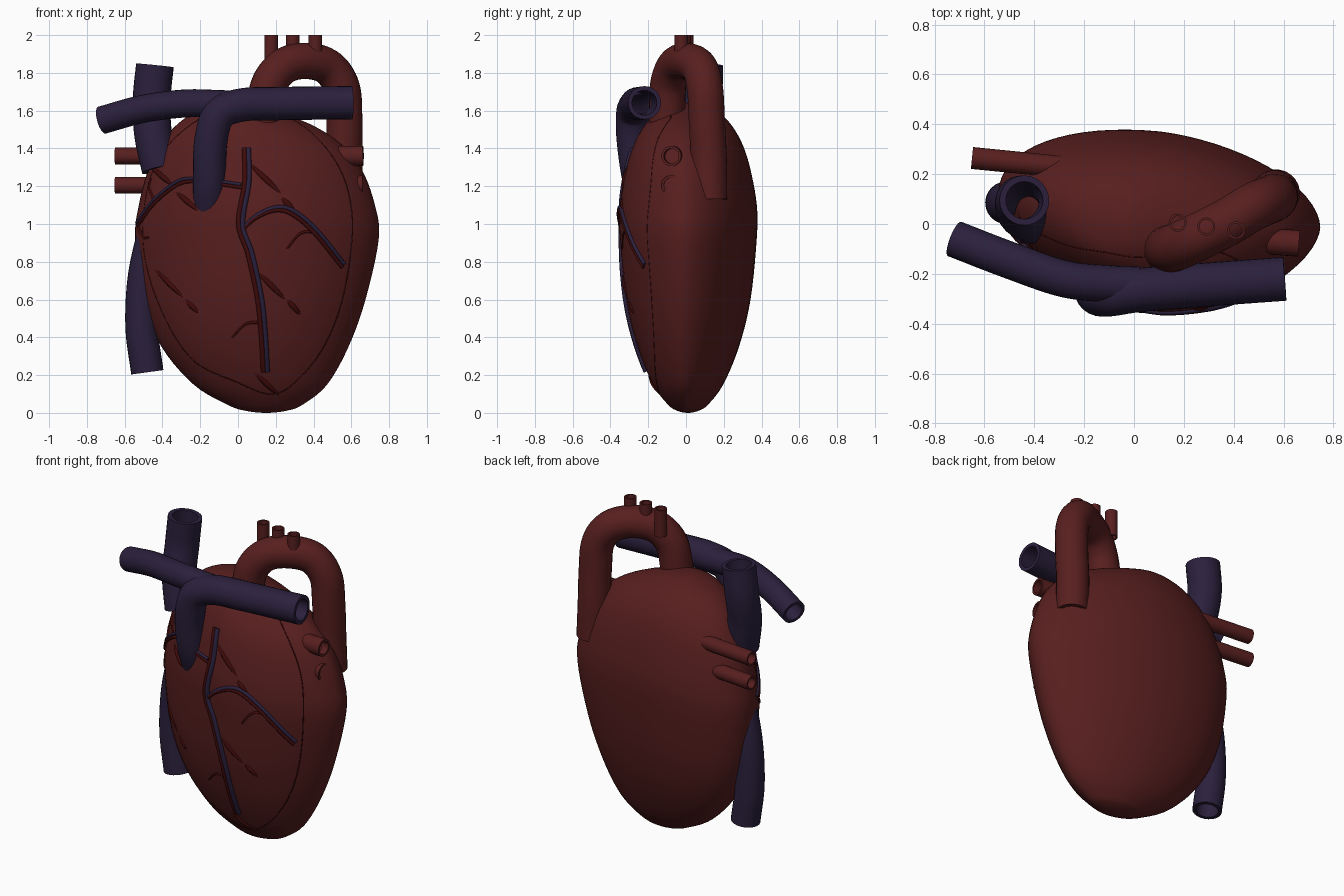
import bpy, bmesh, math
from mathutils import Vector

if "Cube" in bpy.data.objects:
    bpy.data.objects.remove(bpy.data.objects["Cube"])


def material(name, rgb):
    m = bpy.data.materials.new(name)
    m.diffuse_color = (*rgb, 1)
    m.use_nodes = True
    m.node_tree.nodes["Principled BSDF"].inputs["Base Color"].default_value = m.diffuse_color
    return m


RED = material("muscle red", (0.098, 0.0135, 0.0135))
PURPLE = material("vein purple", (0.024, 0.0145, 0.046))
DARK = material("dark red", (0.050, 0.003, 0.003))


def spline(pts, n=8, before=None, after=None, closed=False):
    """Catmull-Rom curve through points of any dimension."""
    p = [Vector(q) for q in pts]
    if closed:
        p = [p[-1]] + p + [p[0], p[1]]
    else:
        first = Vector(before) if before else 2 * p[0] - p[1]
        last = Vector(after) if after else 2 * p[-1] - p[-2]
        p = [first] + p + [last]
    out = []
    for i in range(1, len(p) - 2):
        a, b, c, d = p[i - 1:i + 3]
        for k in range(n):
            t = k / n
            out.append(0.5 * (2 * b + (c - a) * t + (2 * a - 5 * b + 4 * c - d) * t * t
                              + (3 * b - a - 3 * c + d) * t ** 3))
    out.append(p[-2])
    return out


def finish(bm, name, mat, angle=50):
    bmesh.ops.recalc_face_normals(bm, faces=bm.faces)
    me = bpy.data.meshes.new(name)
    bm.to_mesh(me)
    bm.free()
    me.materials.append(mat)
    ob = bpy.data.objects.new(name, me)
    bpy.context.collection.objects.link(ob)
    bpy.ops.object.select_all(action='DESELECT')
    ob.select_set(True)
    bpy.context.view_layer.objects.active = ob
    bpy.ops.object.shade_smooth_by_angle(angle=math.radians(angle))
    return ob


def bridge(bm, a, b):
    n = len(a)
    for i in range(n):
        bm.faces.new((a[i], a[(i + 1) % n], b[(i + 1) % n], b[i]))


def sweep(name, path, radius, mat, hollow=True, sides=24):
    """Sweep a circle along a dense path; radius is a function of 0..1."""
    bm = bmesh.new()
    count = len(path)
    outer, inner, side = [], [], None
    for i, p in enumerate(path):
        tan = (path[min(i + 1, count - 1)] - path[max(i - 1, 0)]).normalized()
        if side is None:
            side = tan.orthogonal()
        side = (side - tan * side.dot(tan)).normalized()
        up = tan.cross(side)
        r = radius(i / (count - 1))
        dirs = [side * math.cos(2 * math.pi * k / sides) + up * math.sin(2 * math.pi * k / sides)
                for k in range(sides)]
        outer.append([bm.verts.new(p + d * r) for d in dirs])
        if hollow:
            inner.append([bm.verts.new(p + d * r * 0.75) for d in dirs])
    rings = outer + inner[::-1]
    for a, b in zip(rings, rings[1:]):
        bridge(bm, a, b)
    if hollow:
        bridge(bm, rings[-1], rings[0])
    else:
        bm.faces.new(rings[0])
        bm.faces.new(rings[-1])
    return finish(bm, name, mat)


def vessel(name, pts, r, mat):
    return sweep(name, spline(pts), lambda t: r, mat)


# Heart body: rows of height, left edge, right edge, half depth
rows = [(0, .15, .15, 0), (.012, .035, .26, .058), (.045, -.06, .345, .106), (.15, -.235, .472, .183),
        (.35, -.405, .585, .265), (.6, -.505, .675, .325), (.92, -.545, .745, .357),
        (1.1, -.525, .725, .358), (1.29, -.475, .655, .325), (1.42, -.41, .55, .285),
        (1.52, -.33, .4, .23), (1.59, -.23, .22, .165), (1.63, -.1, .08, .09),
        (1.642, -.02, -.02, 0)]


def mirror_row(r):
    return (r[0], r[2], r[1], -r[3])


def power(v, n):
    return math.copysign(abs(v) ** (2 / n), v)


# The right side is pinched to a narrower edge, and both edges bend back
bm = bmesh.new()
dense = spline(rows, 5, mirror_row(rows[1]), mirror_row(rows[-2]))
rings = []
SEG = 64
for z, xl, xr, b in dense[1:-1]:
    ring = []
    for k in range(SEG):
        a = 2 * math.pi * k / SEG
        c, s = math.cos(a), math.sin(a)
        n = 2 if c < 0 else (1.7 if s < 0 else 1.78)
        dx = (xr - xl) / 2 * power(c, n)
        y = .01 + b * power(s, n) - .1 * dx + .1 * dx * dx
        ring.append(bm.verts.new(((xl + xr) / 2 + dx, y, max(z, 0))))
    rings.append(ring)
for a, b in zip(rings, rings[1:]):
    bridge(bm, a, b)
for row, ring in ((dense[0], rings[0]), (dense[-1], rings[-1])):
    pole = bm.verts.new((row[1], .01, row[0]))
    for k in range(SEG):
        bm.faces.new((pole, ring[k], ring[(k + 1) % SEG]))
body = finish(bm, "heart_body", RED, 80)
bpy.context.view_layer.update()


def on_front(x, z, depth):
    """Point on the front of the body, sunk by depth."""
    hit, loc, nor, _ = body.ray_cast(Vector((x, -2, z)), Vector((0, 1, 0)))
    if not hit:
        _, loc, nor, _ = body.closest_point_on_mesh(Vector((x, 0, z)))
    return loc - nor * depth


def surface_tube(name, pts, radius, mat, depth=0.0, shift=(0, 0), closed=False, n=8):
    path = [on_front(p.x + shift[0], p.y + shift[1], depth) for p in spline(pts, n, closed=closed)]
    return sweep(name, path, radius, mat, False, 10)


# Aorta with its three upper branches
vessel("aorta", [(.13, -.1, 1.48), (.14, -.1, 1.62), (.17, -.092, 1.75), (.25, -.055, 1.84),
                 (.37, .005, 1.863), (.48, .07, 1.828), (.55, .1, 1.72), (.563, .11, 1.55),
                 (.563, .12, 1.35), (.57, .123, 1.13)], .096, RED)
for i, (x, y) in enumerate(((.175, .005), (.29, -.01), (.41, -.025))):
    vessel(f"aortic_branch_{i + 1}", [(x, y, 1.83), (x, y, 1.91), (x, y, 2)], .036, RED)

# Pulmonary artery trunk and side branch
vessel("pulmonary_trunk", [(-.15, -.185, 1.06), (-.15, -.245, 1.22), (-.145, -.278, 1.43),
                           (-.1, -.283, 1.58), (.02, -.265, 1.63), (.2, -.25, 1.637),
                           (.4, -.235, 1.64), (.605, -.22, 1.642)], .088, PURPLE)
vessel("pulmonary_side_branch", [(-.72, -.06, 1.55), (-.5, -.145, 1.61), (-.28, -.22, 1.638),
                                 (-.1, -.24, 1.635), (.02, -.245, 1.63)], .074, PURPLE)

# Great veins
vessel("upper_vena_cava", [(-.44, .095, 1.84), (-.457, .09, 1.66), (-.45, .05, 1.48),
                           (-.41, .02, 1.29)], .1, PURPLE)
vessel("lower_vena_cava", [(-.48, .085, .215), (-.51, .085, .45), (-.5, .085, .7),
                           (-.455, .08, .92), (-.4, .07, 1.1)], .086, PURPLE)

# Pulmonary veins on both sides
for i, z in enumerate((1.36, 1.205)):
    vessel(f"left_lung_vein_{i + 1}", [(-.65, .265, z), (-.45, .245, z), (-.25, .225, z)], .044, RED)
    vessel(f"right_lung_vein_{i + 1}", [(.4, -.055, z), (.53, -.068, z), (.662, -.078, z)], .053, RED)

# Coronary vessels: a vein with an artery beside it
pairs = {
    "main": ([(.045, 1.4), (.047, 1.22), (.015, 1.0), (.065, .84), (.115, .6), (.135, .4), (.145, .22)],
             (.01, 0), .014),
    "right": ([(.03, .98), (.1, 1.04), (.2, 1.08), (.29, 1.06), (.41, .96), (.555, .78)],
              (.006, .008), .011),
    "left": ([(-.53, 1.0), (-.44, 1.12), (-.31, 1.22), (-.2, 1.23), (-.08, 1.215), (.02, 1.2)],
             (-.003, .008), .009),
}
for key, (pts, (sx, sz), r) in pairs.items():
    surface_tube(f"coronary_vein_{key}", pts, lambda t: r, PURPLE, -.003, (sx, sz))
    surface_tube(f"coronary_artery_{key}", pts, lambda t: r, DARK, -.004, (-sx, -sz))

# Fine artery twigs
twigs = [[(.41, .96), (.33, .95), (.26, .87)], [(.12, .48), (.04, .47), (-.03, .4)],
         [(-.44, 1.12), (-.47, 1.19), (-.46, 1.24)], [(-.53, .99), (-.5, .93), (-.47, .93)]]
for i, pts in enumerate(twigs):
    surface_tube(f"artery_twig_{i + 1}", pts, lambda t: .009 - .004 * t, DARK)

# Dark streaks lying almost flush with the muscle
streaks = [(-.47, 1.31, -.34, 1.2), (-.33, 1.17, -.21, 1.07), (-.44, .76, -.29, .61),
           (-.28, .6, -.21, .53), (.06, 1.32, .23, 1.16), (.23, 1.14, .3, 1.07),
           (.11, .74, .25, .6), (.26, .6, .33, .52), (.09, .21, .22, .09)]
for i, (x0, z0, x1, z1) in enumerate(streaks):
    surface_tube(f"muscle_streak_{i + 1}", [(x0, z0), ((x0 + x1) / 2, (z0 + z1) / 2), (x1, z1)],
                 lambda t: .007 + .010 * math.sin(math.pi * t), DARK, .007)

# Fine seam round the front
seam = [(-.18, 1.57), (.08, 1.6), (.33, 1.53), (.53, 1.31), (.605, 1.03), (.565, .65), (.46, .36),
        (.3, .16), (.17, .1), (0, .16), (-.25, .29), (-.43, .6), (-.505, .95), (-.43, 1.33)]
surface_tube("front_seam", seam, lambda t: .004, DARK, .002, closed=True)
